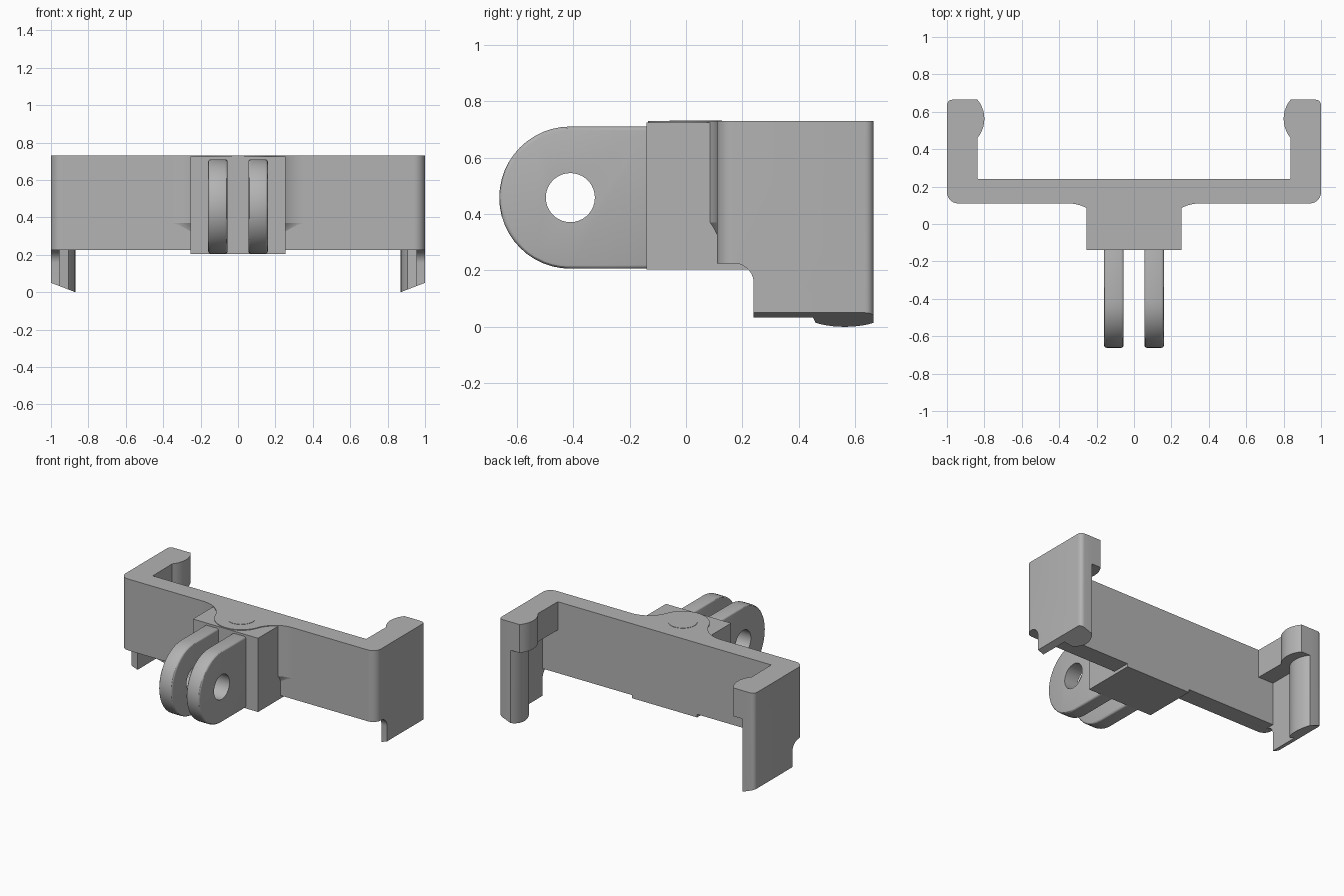
import bpy, bmesh
from math import cos, sin, radians, atan2, degrees

if "Cube" in bpy.data.objects:
    bpy.data.objects.remove(bpy.data.objects["Cube"])

grey = bpy.data.materials.new("plain grey")
grey.use_nodes = True
grey.diffuse_color = (0.45, 0.45, 0.45, 1)
grey.node_tree.nodes["Principled BSDF"].inputs["Base Color"].default_value = (0.45, 0.45, 0.45, 1)


def arc(cx, cy, r, start, end, steps=10):
    """Points on an arc, angles in degrees."""
    angles = [radians(start + (end - start) * i / steps) for i in range(steps + 1)]
    return [(cx + r * cos(a), cy + r * sin(a)) for a in angles]


def mirrored(half):
    """Close a right-hand profile with its reflection in x."""
    return half + [(-x, y) for x, y in reversed(half) if x > 1e-5]


def prism(name, profile, lo, hi, axis="z", taper=1.0, pivot=0.0):
    """Extrude a 2D profile along an axis; taper narrows the low end about (0, pivot)."""
    place = {"x": lambda u, v, w: (w, u, v),
             "y": lambda u, v, w: (u, w, v),
             "z": lambda u, v, w: (u, v, w)}[axis]
    bm = bmesh.new()
    low = [bm.verts.new(place(u * taper, pivot + (v - pivot) * taper, lo)) for u, v in profile]
    high = [bm.verts.new(place(u, v, hi)) for u, v in profile]
    bm.faces.new(low)
    bm.faces.new(high)
    for i in range(len(low)):
        j = (i + 1) % len(low)
        bm.faces.new((low[i], low[j], high[j], high[i]))
    bmesh.ops.recalc_face_normals(bm, faces=bm.faces)
    mesh = bpy.data.meshes.new(name)
    bm.to_mesh(mesh)
    bm.free()
    mesh.materials.append(grey)
    obj = bpy.data.objects.new(name, mesh)
    bpy.context.collection.objects.link(obj)
    return obj


def box(x0, x1, y0, y1):
    return [(x0, y0), (x1, y0), (x1, y1), (x0, y1)]


def apply(obj, mod):
    bpy.context.view_layer.objects.active = obj
    bpy.ops.object.modifier_apply(modifier=mod.name)


def combine(obj, other, operation):
    mod = obj.modifiers.new("boolean", "BOOLEAN")
    mod.operation, mod.solver, mod.object = operation, "EXACT", other
    apply(obj, mod)
    bpy.data.objects.remove(other)


def smooth(obj):
    bpy.ops.object.select_all(action="DESELECT")
    obj.select_set(True)
    bpy.context.view_layer.objects.active = obj
    bpy.ops.object.shade_smooth_by_angle(angle=radians(30))


# U-shaped bracket with thin arm walls and rounded clamping ribs
TOP, BAR_BOTTOM, BACK = 0.73, 0.225, 0.665
half = ([(0, 0.11)] + arc(0.94, 0.17, 0.06, -90, 0) + arc(0.97, BACK - 0.03, 0.03, 0, 90, 5)
        + arc(1.03, 0.5625, 0.16, 140, 220)
        + [(0.955, 0.45), (0.955, 0.24), (0, 0.24)])
bracket = prism("bracket", mirrored(half), -0.05, TOP)

# Clear the space under the bar, leaving a fillet where each arm drops
notch = [(0, -0.2), (0, BAR_BOTTOM)] + arc(0.17, 0.155, 0.07, 90, 0) + [(0.24, -0.2)]
combine(bracket, prism("notch_cutter", notch, -1.2, 1.2, "x"), "DIFFERENCE")
combine(bracket, prism("underside_cutter", box(-0.955, 0.955, 0, 0.25), -0.2, BAR_BOTTOM), "DIFFERENCE")

# Sloped arm ends and thick hooked upper arms
for side in (1, -1):
    slope = [(side * x, z) for x, z in ((0.8, -0.027), (1.1, 0.0885), (1.1, -0.3), (0.8, -0.3))]
    combine(bracket, prism("slope_cutter", slope, 0, 1, "y"), "DIFFERENCE")
    hook = [(0.97, BACK)] + arc(0.96, 0.5625, 0.16, 140, 220) + [(0.835, 0.2), (0.97, 0.2)]
    combine(bracket, prism("upper_hook", [(side * x, y) for x, y in hook], 0.53, TOP), "UNION")
smooth(bracket)

# Boss blended into the bar, with its lower blend tapering away
BOSS_Y, BOSS_R, FLARE_X, FLARE_R = 0.04, 0.175, 0.35, 0.1975
tangent = degrees(atan2(0.11 - FLARE_R - BOSS_Y, FLARE_X))
web = mirrored(arc(0, BOSS_Y, BOSS_R, -90, tangent, 14)
               + arc(FLARE_X, 0.11 - FLARE_R, FLARE_R, 180 + tangent, 90, 12)
               + [(FLARE_X, 0.15), (0, 0.15)])
smooth(prism("boss", web, 0.37, TOP))
smooth(prism("boss_lower_blend", web, 0.3, 0.37, taper=0.72, pivot=0.13))

# Flush pivot pin
smooth(prism("pivot_pin", arc(0, 0.035, 0.093, 0, 345, 23), 0.6, TOP + 0.002))

# Mount block running under the bar
prism("mount_block", box(-0.255, 0.255, -0.14, 0.24), 0.203, 0.725)

# Pair of rounded prongs with a bolt hole
EYE_Y, EYE_Z, EYE_R = -0.41, 0.458, 0.252
outline = [(-0.12, EYE_Z + EYE_R)] + arc(EYE_Y, EYE_Z, EYE_R, 90, 270, 24) + [(-0.12, EYE_Z - EYE_R)]
for name, start in (("right_prong", -0.16), ("left_prong", 0.055)):
    prong = prism(name, outline, start, start + 0.105, "x")
    bevel = prong.modifiers.new("bevel", "BEVEL")
    bevel.width, bevel.segments = 0.014, 3
    apply(prong, bevel)
    hole = prism("hole_cutter", arc(EYE_Y, EYE_Z, 0.087, 0, 350, 35), -0.4, 0.4, "x")
    combine(prong, hole, "DIFFERENCE")
    smooth(prong)
